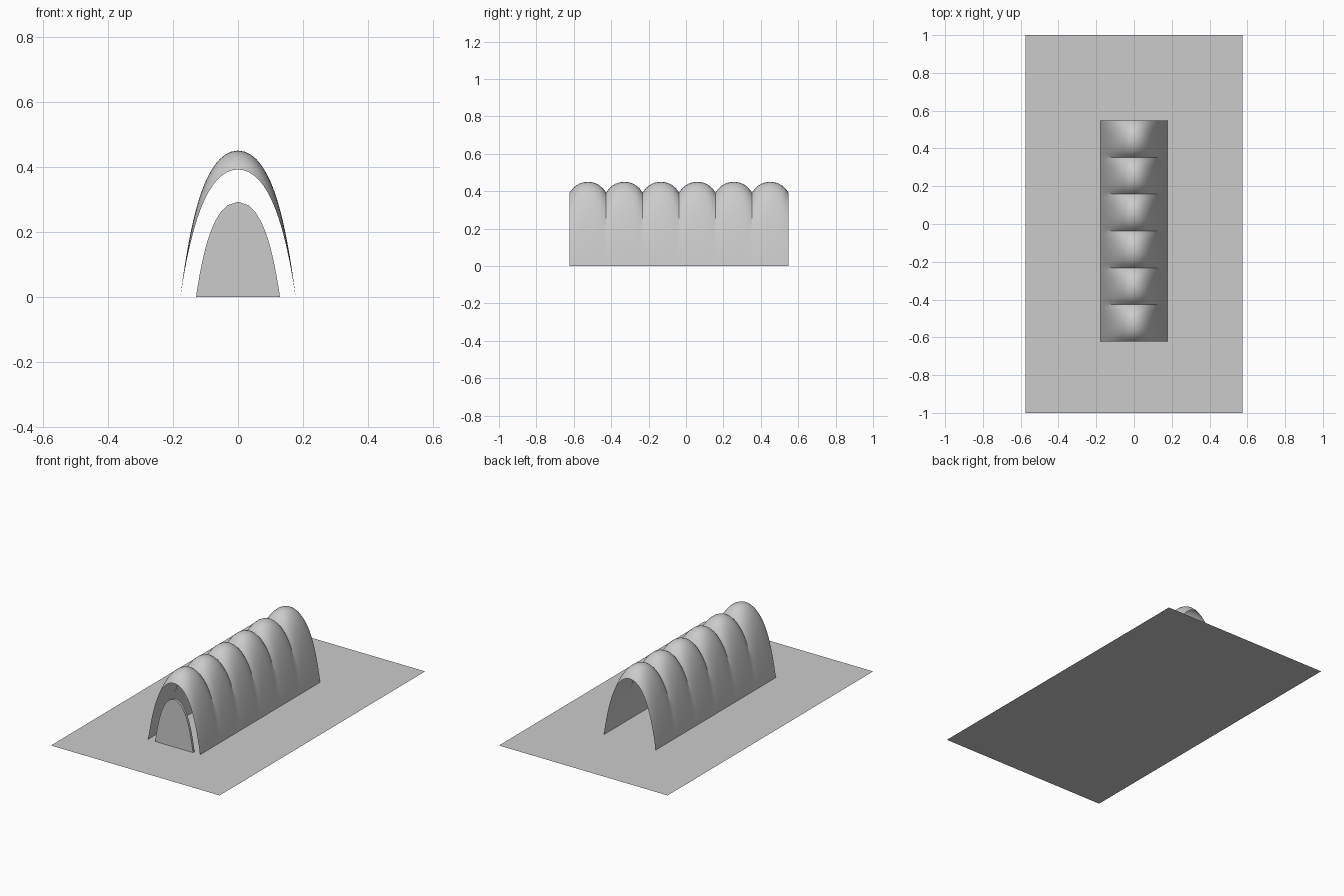
import bpy, bmesh, math

if "Cube" in bpy.data.objects:
    bpy.data.objects.remove(bpy.data.objects["Cube"])

BAYS, PITCH, Y0 = 6, 0.195, -0.622
HALF_W, SEAM_H, CROWN_H = 0.177, 0.392, 0.45


def make_object(name, bm):
    bmesh.ops.recalc_face_normals(bm, faces=bm.faces)
    mesh = bpy.data.meshes.new(name)
    bm.to_mesh(mesh)
    bm.free()
    obj = bpy.data.objects.new(name, mesh)
    bpy.context.collection.objects.link(obj)
    return obj


def smooth(obj, degrees):
    bpy.ops.object.select_all(action='DESELECT')
    obj.select_set(True)
    bpy.context.view_layer.objects.active = obj
    bpy.ops.object.shade_smooth_by_angle(angle=math.radians(degrees))


def catenary(half_w, height, n):
    # Solve (cosh t - 1) / t = height / half_w for the hanging-chain arch
    lo, hi = 0.1, 6.0
    for _ in range(50):
        t = (lo + hi) / 2
        if (math.cosh(t) - 1) / t < height / half_w:
            lo = t
        else:
            hi = t
    # Even spacing along the chain
    pts = []
    for i in range(n + 1):
        u = math.asinh((2 * i / n - 1) * math.sinh(t)) / t
        z = height * (1 - (math.cosh(t * u) - 1) / (math.cosh(t) - 1))
        pts.append((half_w * u, max(z, 0)))
    return pts


# Ground sheet
bm = bmesh.new()
bm.faces.new([bm.verts.new((x, y, 0)) for x, y in
              ((-0.575, -1), (0.575, -1), (0.575, 1), (-0.575, 1))])
make_object("ground_sheet", bm)

# Ribbed vault: catenary arches whose height swells in a circular arc per bay
bm = bmesh.new()
STEPS, SEG = 12, 48
sag = CROWN_H - SEAM_H
radius = ((PITCH / 2) ** 2 + sag ** 2) / (2 * sag)
rings = []
for k in range(BAYS * STEPS + 1):
    d = ((k % STEPS) / STEPS - 0.5) * PITCH
    h = CROWN_H - radius + math.sqrt(radius ** 2 - d ** 2)
    y = Y0 + k * PITCH / STEPS
    rings.append([bm.verts.new((x, y, z)) for x, z in catenary(HALF_W, h, SEG)])
for a, b in zip(rings, rings[1:]):
    for i in range(SEG):
        bm.faces.new((a[i], a[i + 1], b[i + 1], b[i]))
smooth(make_object("vault_shell", bm), 25)

# Arched door panel standing in the front opening
bm = bmesh.new()
outline = catenary(0.129, 0.293, 20)
face = bm.faces.new([bm.verts.new((x, Y0, z)) for x, z in outline])
ext = bmesh.ops.extrude_face_region(bm, geom=[face], use_keep_orig=True)
for v in ext["geom"]:
    if isinstance(v, bmesh.types.BMVert):
        v.co.y += 0.015
smooth(make_object("front_door", bm), 30)
